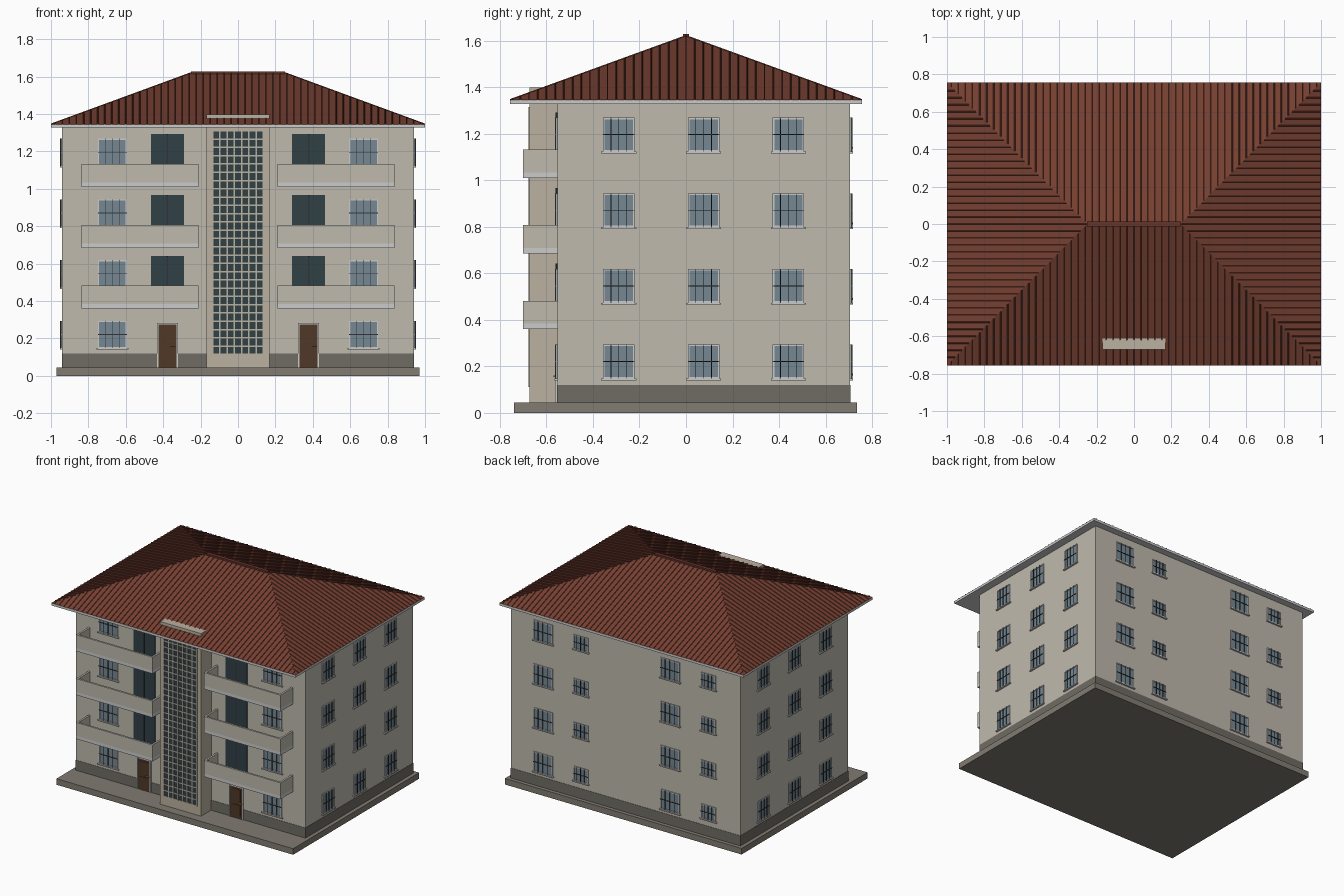
import bpy, bmesh
from mathutils import Vector

if "Cube" in bpy.data.objects:
    bpy.data.objects.remove(bpy.data.objects["Cube"])

COLORS = {
    "wall": (.52, .49, .42), "plinth": (.16, .15, .13), "slab": (.22, .20, .17),
    "trim": (.58, .58, .55), "roof": (.18, .05, .03), "rib": (.13, .036, .024),
    "glass": (.18, .25, .29), "dark": (.03, .05, .06), "tower": (.50, .44, .35),
    "wood": (.08, .04, .02), "iron": (.03, .035, .04), "brass": (.35, .22, .06),
}
MATS = {}
for key, c in COLORS.items():
    MATS[key] = bpy.data.materials.new(key)
    MATS[key].diffuse_color = (*c, 1)

parts = {}


def part(name, mat):
    if name not in parts:
        parts[name] = (bmesh.new(), mat)
    return parts[name][0]


def box(name, mat, x0, x1, y0, y1, z0, z1):
    bm = part(name, mat)
    verts = bmesh.ops.create_cube(bm, size=1)["verts"]
    for v in verts:
        v.co = Vector((x1 if v.co.x > 0 else x0,
                       y1 if v.co.y > 0 else y0,
                       z1 if v.co.z > 0 else z0))


WX, WF, WB = .94, -.553, .705   # wall planes
EX, EY, EZ = 1.0, .757, 1.345   # eaves
RX, RZ = .25, 1.62              # ridge
GROUND = .045
STOREY = .325


def on_wall(side, name, mat, u0, u1, d0, d1, z0, z1):
    """Box on a wall: u runs along the wall, d points outwards."""
    if side == "front":
        box(name, mat, u0, u1, WF - d1, WF - d0, z0, z1)
    elif side == "back":
        box(name, mat, u0, u1, WB + d0, WB + d1, z0, z1)
    elif side == "right":
        box(name, mat, WX + d0, WX + d1, u0, u1, z0, z1)
    else:
        box(name, mat, -WX - d1, -WX - d0, u0, u1, z0, z1)


def frame(side, name, mat, u0, u1, z0, z1, t, d):
    on_wall(side, name, mat, u0, u0 + t, 0, d, z0, z1)
    on_wall(side, name, mat, u1 - t, u1, 0, d, z0, z1)
    on_wall(side, name, mat, u0 + t, u1 - t, 0, d, z1 - t, z1)
    on_wall(side, name, mat, u0 + t, u1 - t, 0, d, z0, z0 + t)


def window(side, u, z, w, h):
    u0, u1, z0, z1 = u - w / 2, u + w / 2, z - h / 2, z + h / 2
    on_wall(side, "window_glass", "glass", u0, u1, -.005, .003, z0, z1)
    frame(side, "window_frames", "trim", u0, u1, z0, z1, .007, .007)
    on_wall(side, "window_sills", "trim", u0 - .008, u1 + .008, -.005, .013, z0 - .008, z0)
    for k in (1, 2, 3):
        b = u0 + w * k / 4
        on_wall(side, "window_grilles", "iron", b - .0015, b + .0015, .007, .011, z0, z1)
    on_wall(side, "window_grilles", "iron", u0, u1, .006, .010, z - .002, z + .002)


# Ground slab, plinth, walls
box("ground_slab", "slab", -.97, .97, -.74, .735, 0, GROUND)
box("plinth", "plinth", -WX - .002, WX + .002, WF - .002, WB + .002, GROUND, .12)
box("walls", "wall", -WX, WX, WF, WB, .12, 1.335)

# Windows on every storey
for i in range(4):
    zc = .221 + i * STOREY
    for s in (-1, 1):
        window("front", s * .672, zc, .155, .146)
    for side in ("left", "right"):
        for u in (-.289, .076, .440):
            window(side, u, zc, .135, .146)
    for u, w, h in ((.675, .155, .146), (.365, .12, .105),
                    (-.366, .155, .146), (-.68, .12, .105)):
        window("back", u, zc, w, h)

# Entrance doors, balconies and balcony doors, mirrored
for s in (-1, 1):
    c = s * .378
    on_wall("front", "entrance_doors", "wood", c - .048, c + .048, 0, .006, GROUND, .275)
    frame("front", "door_frames", "trim", c - .056, c + .056, GROUND - .008, .284, .008, .01)
    for z0, z1 in ((.065, .145), (.17, .26)):
        on_wall("front", "door_panels", "wood", c - .033, c + .033, .005, .009, z0, z1)
    on_wall("front", "door_handles", "brass", c + .015, c + .045, .006, .016, .154, .160)
    for i in range(3):
        z = .36 + i * STOREY
        x0, x1 = sorted((s * .21, s * .838))
        yo = -.70
        box("balcony_floors", "trim", x0, x1, yo, WF + .01, z, z + .024)
        box("balcony_parapets", "wall", x0, x1, yo, yo + .014, z + .024, z + .122)
        for xa in (x0, x1 - .014):
            box("balcony_parapets", "wall", xa, xa + .014, yo + .014, WF + .01, z + .024, z + .122)
        on_wall("front", "balcony_doors", "dark", c - .088, c + .088, 0, .006, z + .024, z + .282)
        on_wall("front", "balcony_door_bars", "iron", c - .003, c + .003, .005, .009, z + .024, z + .282)

# Stair tower with its grid of panes
TF = -.672
box("stair_tower", "tower", -.168, .168, TF, WF + .01, GROUND, 1.33)
box("stair_tower_top", "tower", -.168, .168, TF, -.57, 1.33, 1.398)
box("stair_glass", "dark", -.135, .135, TF - .002, TF + .01, .115, 1.31)
COLS, ROWS = 7, 27
for k in range(COLS + 1):
    x = -.135 + .27 * k / COLS
    box("stair_glass_bars", "tower", x - .004, x + .004, TF - .006, TF, .115, 1.31)
for k in range(ROWS + 1):
    z = .115 + 1.195 * k / ROWS
    box("stair_glass_bars", "tower", -.139, .139, TF - .0055, TF, z - .004, z + .004)

# Eaves slab and hipped roof
box("eaves", "trim", -EX, EX, -EY, EY, 1.327, EZ)
bm = part("roof", "roof")
e = [bm.verts.new(p) for p in ((-EX, -EY, EZ), (EX, -EY, EZ), (EX, EY, EZ), (-EX, EY, EZ))]
r = [bm.verts.new(p) for p in ((-RX, 0, RZ), (RX, 0, RZ))]
for f in ((e[0], e[1], r[1], r[0]), (e[1], e[2], r[1]), (e[2], e[3], r[0], r[1]),
          (e[3], e[0], r[0]), (e[3], e[2], e[1], e[0])):
    bm.faces.new(f)
box("ridge_cap", "rib", -RX, RX, -.013, .013, RZ - .015, RZ + .008)


# Thin seams running up the roof slopes
def seam(p, q, w):
    bm = part("roof_seams", "rib")
    w, up = Vector(w) * .003, Vector((0, 0, .004))
    a, b, c, d = [[bm.verts.new(Vector(pt) + off) for off in (-w, up - w * .4, up + w * .4, w)]
                  for pt in (p, q)][0:2] + [None, None]
    for k in range(3):
        bm.faces.new((a[k], a[k + 1], b[k + 1], b[k]))
    bm.faces.new(a)
    bm.faces.new(b[::-1])


STEP = .0375
for s in (-1, 1):
    for i in range(-26, 27):
        x = i * STEP
        t = min(1, (EX - abs(x)) / (EX - RX))
        seam((x, s * EY, EZ), (x, s * EY * (1 - t), EZ + t * (RZ - EZ)), (1, 0, 0))
    for i in range(-19, 20):
        y = i * STEP
        t = 1 - abs(y) / EY
        seam((s * EX, y, EZ), (s * (EX - t * (EX - RX)), y, EZ + t * (RZ - EZ)), (0, 1, 0))

# Turn every collected part into an object
for name, (bm, mat) in parts.items():
    bmesh.ops.recalc_face_normals(bm, faces=bm.faces[:])
    me = bpy.data.meshes.new(name)
    bm.to_mesh(me)
    bm.free()
    me.materials.append(MATS[mat])
    bpy.context.collection.objects.link(bpy.data.objects.new(name, me))

for m in bpy.data.materials:
    if m.users and not m.is_grease_pencil:
        m.use_nodes = True
        m.node_tree.nodes["Principled BSDF"].inputs["Base Color"].default_value = m.diffuse_color
